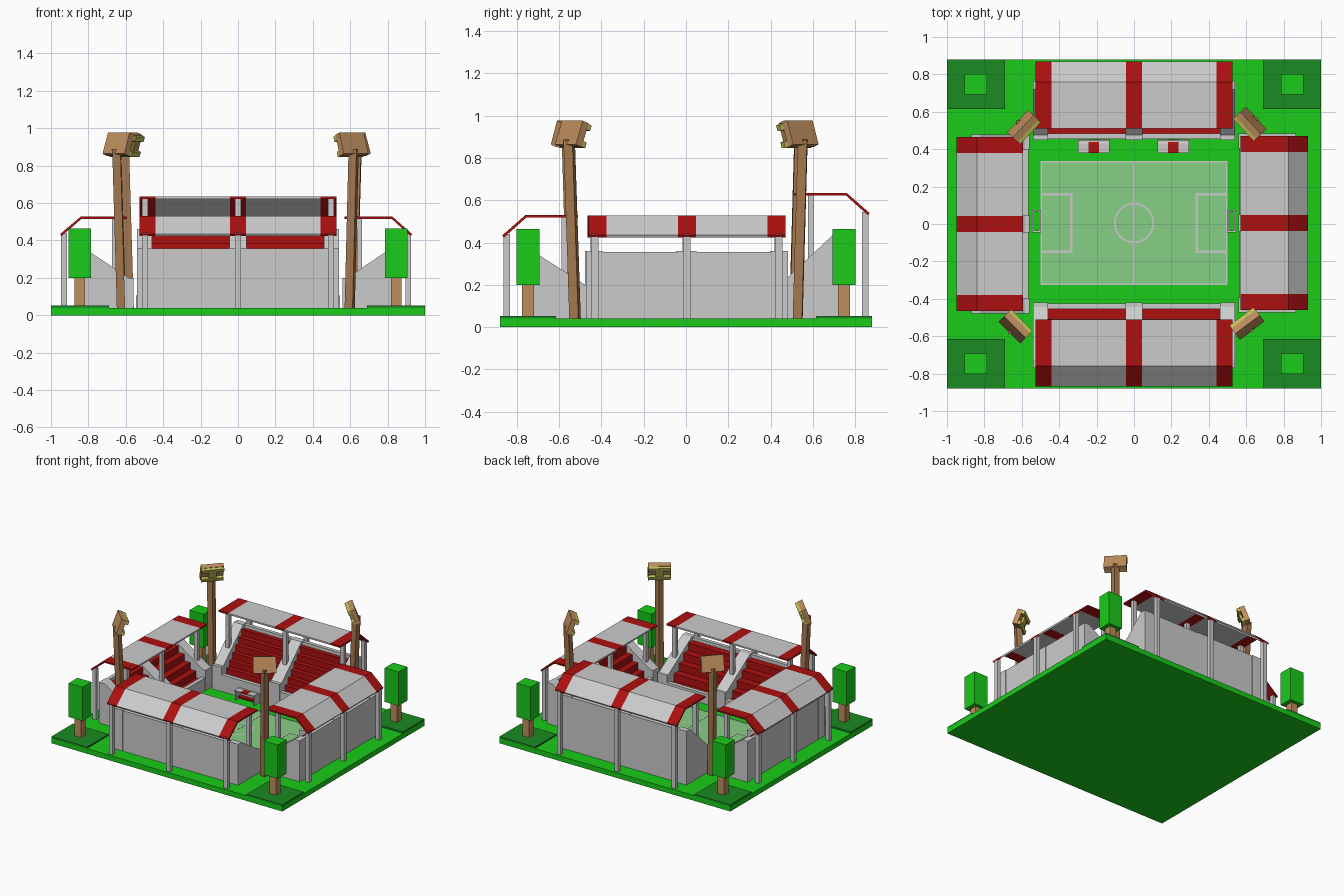
import bpy, bmesh, math
from mathutils import Matrix, Vector

if "Cube" in bpy.data.objects:
    bpy.data.objects.remove(bpy.data.objects["Cube"])


def material(name, rgb):
    m = bpy.data.materials.new(name)
    m.diffuse_color = (*rgb, 1)
    m.use_nodes = True
    m.node_tree.nodes["Principled BSDF"].inputs["Base Color"].default_value = m.diffuse_color
    return m


GRASS = material("grass green", (0.01, 0.60, 0.01))
DARK = material("hedge green", (0.01, 0.26, 0.015))
PITCH = material("pitch green", (0.24, 0.62, 0.24))
RED = material("seat red", (0.42, 0.005, 0.005))
WOOD = material("wood brown", (0.52, 0.27, 0.11))
POLE = material("pole brown", (0.38, 0.19, 0.08))
LAMP = material("lamp yellow", (0.55, 0.52, 0.10))
I = Matrix.Identity(4)


def finish(bm, name, mat, M):
    bmesh.ops.recalc_face_normals(bm, faces=bm.faces)
    me = bpy.data.meshes.new(name)
    bm.to_mesh(me)
    bm.free()
    ob = bpy.data.objects.new(name, me)
    bpy.context.collection.objects.link(ob)
    ob.matrix_world = M
    if mat:
        me.materials.append(mat)
    return ob


def box(name, x, y, z, mat=None, M=I):
    """Box from three (low, high) ranges."""
    bm = bmesh.new()
    bmesh.ops.create_cube(bm, size=1)
    for v in bm.verts:
        v.co = [(r[0] + r[1]) / 2 + c * (r[1] - r[0]) for r, c in zip((x, y, z), v.co)]
    return finish(bm, name, mat, M)


def extrude(name, profile, x0, x1, mat=None, M=I):
    """Extrude a (y, z) profile along x."""
    bm = bmesh.new()
    face = bm.faces.new([bm.verts.new((x0, y, z)) for y, z in profile])
    res = bmesh.ops.extrude_face_region(bm, geom=[face])
    moved = [g for g in res["geom"] if isinstance(g, bmesh.types.BMVert)]
    bmesh.ops.translate(bm, verts=moved, vec=(x1 - x0, 0, 0))
    return finish(bm, name, mat, M)


def around(c, h):
    return (c - h, c + h)


# ground slab and pitch
box("ground", (-1, 1), (-0.88, 0.88), (0, 0.04), GRASS)
CY = 0.005
box("pitch", (-0.5, 0.5), around(CY, 0.33), (0.038, 0.043), PITCH)

# pitch markings
LZ = (0.042, 0.0445)
box("halfway_line", around(0, 0.005), around(CY, 0.325), LZ)
for s in (-1, 1):
    box("touch_line", (-0.5, 0.5), around(CY + s * 0.327, 0.004), LZ)
    box("goal_line", around(s * 0.497, 0.004), around(CY, 0.33), LZ)
    box("penalty_front", around(s * 0.336, 0.007), around(CY, 0.16), LZ)
    for t in (-1, 1):
        box("penalty_side", sorted((s * 0.336, s * 0.495)), around(CY + t * 0.154, 0.006), LZ)
bm = bmesh.new()
rings = [[bm.verts.new((r * math.cos(a * math.tau / 32), CY + r * math.sin(a * math.tau / 32), LZ[1]))
          for a in range(32)] for r in (0.098, 0.108)]
for i in range(32):
    j = (i + 1) % 32
    bm.faces.new((rings[0][i], rings[1][i], rings[1][j], rings[0][j]))
finish(bm, "centre_circle", None, I)

# goals
for s in (-1, 1):
    xf, xb = s * 0.502, s * 0.54
    for t in (-1, 1):
        gy = around(0.015 + t * 0.056, 0.005)
        for x in (xf, xb):
            box("goal_post", around(x, 0.005), gy, (0.04, 0.105))
        box("goal_side_bar", sorted((xf, xb)), gy, (0.096, 0.106))
    for x, z in ((xf, 0.101), (xb, 0.101), (xb, 0.045)):
        box("goal_cross_bar", around(x, 0.005), around(0.015, 0.06), around(z, 0.005))


def stand(side, M, half, roof_half, inner, outer, nose, top, steps, roof, roof_z, col_in):
    """One grandstand, built facing -y with its back towards +y."""
    r0, r1, r2 = roof
    z0, z1 = roof_z
    # end walls and middle aisle wall with a sloping top
    slope_end = outer - 0.045
    wall = [(inner, 0.04), (inner, nose), (inner + 0.025, nose), (slope_end, top), (outer, top), (outer, 0.04)]
    for a, b in ((-half, -half + 0.08), (-0.045, 0.045), (half - 0.08, half)):
        extrude(side + "_stand_wall", wall, a, b, None, M)
    box(side + "_back_wall", around(0, half - 0.01), (outer - 0.03, outer - 0.002), (0.04, top - 0.004), None, M)
    box(side + "_front_parapet", around(0, half - 0.01), (inner + 0.004, inner + 0.035), (0.04, nose - 0.06), None, M)
    # stepped seating
    a, b = inner + 0.03, outer - 0.025
    zlow, zhigh = nose - 0.08, top - 0.03
    prof = [(a, 0.04)]
    for i in range(steps):
        z = zlow + (zhigh - zlow) * i / (steps - 1)
        prof += [(a + (b - a) * i / steps, z), (a + (b - a) * (i + 1) / steps, z)]
    prof.append((b, 0.04))
    for s in (-1, 1):
        extrude(side + "_seat_rows", prof, s * 0.04, s * (half - 0.075), RED, M)
    # bent roof in alternating red and grey bays
    t = 0.012
    prof = [(r0, z0 - t), (r0, z0), (r1, z0), (r2, z1), (r2 - 0.006, z1 - t), (r1 - 0.004, z0 - t)]
    e = roof_half
    cuts = [-e, -e + 0.085, -0.043, 0.043, e - 0.085, e]
    for i in range(5):
        extrude(side + ("_roof_panel" if i % 2 else "_roof_stripe"), prof, cuts[i], cuts[i + 1],
                None if i % 2 else RED, M)
    # roof columns
    for x in (-e + 0.03, 0, e - 0.03):
        box(side + "_outer_column", around(x, 0.016), (r2 - 0.035, r2 - 0.004), (0.04, z1 + 0.005), None, M)
        box(side + "_inner_column", around(x, 0.016), around(col_in, 0.014), (0.1, z0 - 0.006), None, M)


def turn(deg, x=0, y=0):
    return Matrix.Translation((x, y, 0)) @ Matrix.Rotation(math.radians(deg), 4, 'Z')


stand("back", turn(0), 0.54, 0.527, 0.45, 0.765, 0.23, 0.46, 7, (0.51, 0.76, 0.868), (0.635, 0.54), 0.59)
stand("front", turn(180), 0.54, 0.527, 0.42, 0.77, 0.18, 0.36, 5, (0.51, 0.76, 0.868), (0.53, 0.435), 0.575)
stand("left", turn(90, 0, 0), 0.478, 0.465, 0.56, 0.868, 0.2, 0.36, 5, (0.593, 0.84, 0.95), (0.528, 0.435), 0.66)
stand("right", turn(-90, 0, 0.005), 0.478, 0.465, 0.56, 0.865, 0.2, 0.36, 5, (0.57, 0.825, 0.93), (0.528, 0.435), 0.65)

# team shelters in front of the back stand
for cx in (-0.215, 0.21):
    box("shelter_back", around(cx, 0.085), (0.437, 0.45), (0.04, 0.115))
    box("shelter_bench", around(cx, 0.07), (0.405, 0.437), (0.055, 0.068), RED)
    for s in (-1, 1):
        box("shelter_side", around(cx + s * 0.08, 0.005), (0.39, 0.45), (0.04, 0.115))
    for dx, w, m in ((-0.057, 0.028, None), (0, 0.029, RED), (0.057, 0.028, None)):
        extrude("shelter_roof", [(0.38, 0.112), (0.38, 0.12), (0.43, 0.12), (0.452, 0.105), (0.448, 0.1), (0.43, 0.112)],
                cx + dx - w, cx + dx + w, m)

# corner plots with block trees
for sx in (-1, 1):
    for sy in (-1, 1):
        x, y = sx * 0.845, sy * 0.747
        box("corner_plot", around(x, 0.154), around(y, 0.133), (0.038, 0.052), DARK)
        box("tree_trunk", around(x, 0.028), around(y, 0.028), (0.05, 0.205), WOOD)
        box("tree_crown", around(x, 0.06), around(y, 0.054), (0.2, 0.465), GRASS)

# leaning floodlights: (head position, heading towards the pitch)
for hx, hy, yaw in ((-0.635, -0.55, 45), (0.605, -0.535, 127), (-0.59, 0.52, -43), (0.622, 0.537, -137)):
    a = math.radians(yaw)
    aim = Vector((math.cos(a), math.sin(a), 0))
    head = Vector((hx, hy, 0.912))
    tip = head - aim * 0.022 - Vector((0, 0, 0.025))
    foot = Vector((tip.x, tip.y, 0.035)) + aim * 0.035
    axis = tip - foot
    P = Matrix.Translation(foot) @ axis.to_track_quat('Z', 'Y').to_matrix().to_4x4() @ Matrix.Rotation(a, 4, 'Z')
    box("floodlight_pole", around(0, 0.022), around(0, 0.022), (0, axis.length), POLE, P)
    # head leans forward over the pitch; local x is the lamp side
    H = Matrix.Translation(head) @ Matrix.Rotation(a, 4, 'Z') @ Matrix.Rotation(math.radians(20), 4, 'Y')
    box("floodlight_panel", (-0.025, 0.012), around(0, 0.082), around(0, 0.06), WOOD, H)
    for s in (-1, 1):
        box("lamp_row", (0.01, 0.034), around(0, 0.08), around(s * 0.043, 0.014), LAMP, H)
    box("lamp_centre", (0.01, 0.028), around(0, 0.028), around(0, 0.031), LAMP, H)
